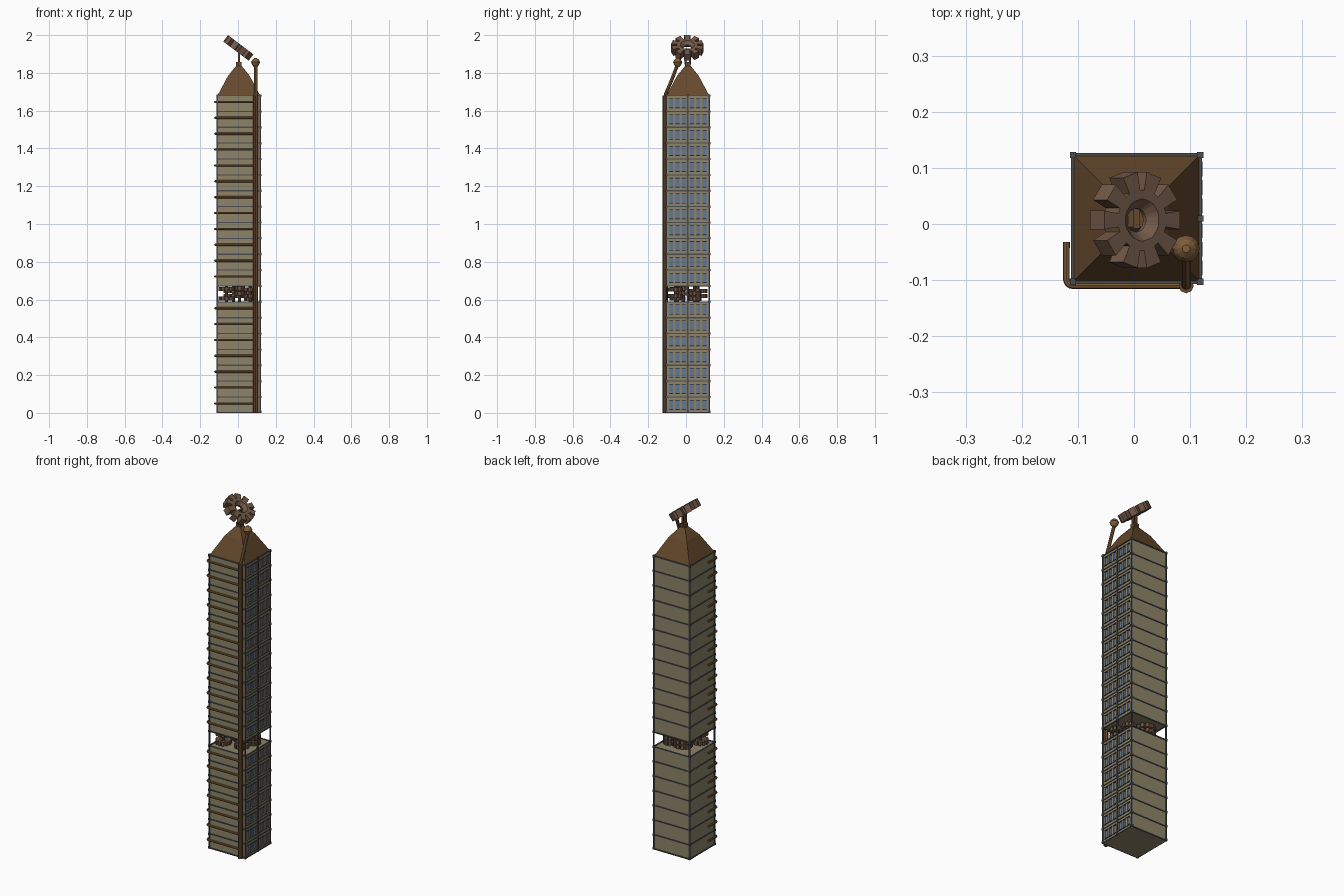
import bpy, bmesh, math
from mathutils import Matrix, Vector

if "Cube" in bpy.data.objects:
    bpy.data.objects.remove(bpy.data.objects["Cube"])

X0, X1, Y0, Y1 = -0.109, 0.118, -0.103, 0.123   # tower walls
CX, CY = (X0 + X1) / 2, (Y0 + Y1) / 2
H, N, OPEN = 0.084, 20, 7                       # storey height, count, open storey


def material(name, rgb):
    m = bpy.data.materials.new(name)
    m.diffuse_color = (*rgb, 1)
    m.use_nodes = True
    m.node_tree.nodes["Principled BSDF"].inputs["Base Color"].default_value = m.diffuse_color
    return m


STONE = material("stone", (0.27, 0.23, 0.14))
IRON = material("iron", (0.07, 0.075, 0.085))
GLASS = material("glass", (0.12, 0.18, 0.30))
ROOF = material("roof_brown", (0.13, 0.065, 0.025))
COPPER = material("copper", (0.21, 0.11, 0.04))
RUST = material("rust", (0.17, 0.10, 0.065))


def finish(name, bm, mat, smooth=False):
    bmesh.ops.recalc_face_normals(bm, faces=bm.faces)
    me = bpy.data.meshes.new(name)
    bm.to_mesh(me)
    bm.free()
    me.materials.append(mat)
    ob = bpy.data.objects.new(name, me)
    bpy.context.collection.objects.link(ob)
    if smooth:
        bpy.ops.object.select_all(action='DESELECT')
        ob.select_set(True)
        bpy.context.view_layer.objects.active = ob
        bpy.ops.object.shade_smooth_by_angle()
    return ob


def box(bm, x0, x1, y0, y1, z0, z1):
    m = Matrix.Translation(((x0 + x1) / 2, (y0 + y1) / 2, (z0 + z1) / 2))
    bmesh.ops.create_cube(bm, size=1, matrix=m @ Matrix.Diagonal((x1 - x0, y1 - y0, z1 - z0, 1)))


def block(bm, x, y, z, r, h):
    box(bm, x - r, x + r, y - r, y + r, z - h, z + h)


def skin(bm, loops, closed=False, caps=False):
    rings = [[bm.verts.new(p) for p in l] for l in loops]
    n = len(rings[0])
    for i in range(len(rings) - (0 if closed else 1)):
        a, b = rings[i], rings[(i + 1) % len(rings)]
        for k in range(n):
            bm.faces.new((a[k], a[(k + 1) % n], b[(k + 1) % n], b[k]))
    if caps:
        bm.faces.new(rings[0])
        bm.faces.new(rings[-1])


def gear(name, loc, r, root, hole, thick, teeth, rot=Matrix()):
    """Toothed wheel with a dished hub and a through hole."""
    pitch = 2 * math.pi / teeth
    pts = []
    for t in range(teeth):
        for da, rad in ((-0.36, root), (-0.31, r), (0.31, r), (0.36, root)):
            pts.append(((t + da) * pitch, rad))
    M = Matrix.Translation(loc) @ rot
    h = thick / 2

    def loop(rad, z):
        return [M @ Vector((math.cos(a) * (rad or q), math.sin(a) * (rad or q), z)) for a, q in pts]
    rim = hole + (root - hole) * 0.5
    bm = bmesh.new()
    skin(bm, [loop(None, -h), loop(None, h), loop(rim, h), loop(hole, h * 0.2),
              loop(hole, -h * 0.2), loop(rim, -h)], closed=True)
    return finish(name, bm, RUST)


def pipe(name, paths, radius, mat):
    """Round tubes along polylines, baked to mesh."""
    cu = bpy.data.curves.new(name, 'CURVE')
    cu.dimensions = '3D'
    cu.bevel_depth, cu.bevel_resolution, cu.use_fill_caps = radius, 2, True
    for path in paths:
        sp = cu.splines.new('POLY')
        sp.points.add(len(path) - 1)
        for p, co in zip(sp.points, path):
            p.co = (*co, 1)
    tmp = bpy.data.objects.new(name + "_curve", cu)
    bpy.context.collection.objects.link(tmp)
    bm = bmesh.new()
    bpy.context.view_layer.update()
    me = bpy.data.meshes.new_from_object(tmp.evaluated_get(bpy.context.evaluated_depsgraph_get()))
    bm.from_mesh(me)
    bpy.data.objects.remove(tmp)
    return finish(name, bm, mat, True)


# storeys: wall blocks, recessed right-hand windows, iron trim
walls, panes, trim = bmesh.new(), bmesh.new(), bmesh.new()
floors = [i for i in range(N) if i != OPEN]
win_y = [CY + s * d for s in (-1, 1) for d in (0.022, 0.055, 0.088)]
win_y.sort()
W, ZB, ZT = 0.010, 0.020, 0.066
for i in floors:
    z = i * H
    box(walls, X0, X1 - 0.009, Y0, Y1, z, z + H)
    box(walls, X1 - 0.009, X1, Y0, Y1, z, z + ZB)
    box(walls, X1 - 0.009, X1, Y0, Y1, z + ZT, z + H)
    edges = [Y0] + [v for y in win_y for v in (y - W, y + W)] + [Y1]
    for a, b in zip(edges[::2], edges[1::2]):
        box(walls, X1 - 0.009, X1, a, b, z + ZB, z + ZT)
    for y in win_y:
        box(panes, X1 - 0.009, X1 - 0.005, y - W, y + W, z + ZB, z + ZT)
        box(trim, X1 - 0.004, X1 + 0.004, y - W - 0.003, y + W + 0.003, z + ZB - 0.004, z + ZB)
        box(trim, X1 - 0.004, X1 + 0.003, y - W - 0.003, y + W + 0.003, z + ZT, z + ZT + 0.003)
finish("storey_walls", walls, STONE)
finish("window_panes", panes, GLASS)

# floor bands and post joints
for i in range(N + 1):
    z = min(max(i * H, 0.003), N * H)
    t, e = 0.003, 0.0035
    for y in (Y0, Y1):
        box(trim, X0 - e, X1 + e, y - e, y + e, z - t, z + t)
    for x in (X0, X1):
        box(trim, x - e, x + e, Y0, Y1, z - t, z + t)
    for x, y in ((X0, Y0), (X0, Y1), (X1, Y0), (X1, Y1), (X1, CY)):
        block(trim, x, y, max(z, 0.006), 0.0055, 0.006)
finish("iron_trim", trim, IRON)

# corner posts and middle post of the window side
posts = bmesh.new()
for x, y in ((X0, Y0), (X0, Y1), (X1, Y0), (X1, Y1), (X1, CY)):
    block(posts, x, y, N * H / 2, 0.0035, N * H / 2)
finish("corner_posts", posts, IRON)

# machinery in the open storey
Z = OPEN * H
axles = bmesh.new()
for k, (x, y, r, zs) in enumerate([(-0.06, -0.045, 0.043, (0.018, 0.067)),
                                   (-0.025, 0.062, 0.052, (0.030, 0.058)),
                                   (0.063, -0.055, 0.040, (0.030, 0.066)),
                                   (0.068, 0.045, 0.038, (0.016, 0.045)),
                                   (0.008, -0.015, 0.030, (0.044, 0.070))]):
    for j, dz in enumerate(zs):
        gear(f"machine_gear_{k}_{j}", (x, y, Z + dz), r, r * 0.76, 0.008, 0.022, 12)
    bmesh.ops.create_cone(axles, cap_ends=True, segments=10, radius1=0.0085, radius2=0.0085,
                          depth=H, matrix=Matrix.Translation((x, y, Z + H / 2)))
finish("machine_axles", axles, RUST)

# two-pitch roof
roof = bmesh.new()
skin(roof, [[(CX + sx * h, CY + sy * h, z) for sx, sy in ((-1, -1), (1, -1), (1, 1), (-1, 1))]
            for h, z in ((0.113, 1.68), (0.057, 1.785), (0.014, 1.838))], caps=True)
finish("roof", roof, ROOF)

# fork and tilted gear on the summit
fork = bmesh.new()
block(fork, CX, CY, 1.845, 0.015, 0.012)
for s in (-1, 1):
    block(fork, CX, CY + s * 0.012, 1.885, 0.005, 0.04)
box(fork, CX - 0.006, CX + 0.006, CY - 0.018, CY + 0.018, 1.915, 1.928)
finish("gear_fork", fork, ROOF)
gear("summit_gear", (0.002, 0.007, 1.932), 0.086, 0.054, 0.021, 0.042, 10,
     Matrix.Rotation(math.radians(37), 4, 'Y'))

# pipes: one per storey around the front left corner
PX, PY, LX, R = 0.093, -0.110, -0.1205, 0.012
bend = [(LX + R - R * math.sin(a), PY + R - R * math.cos(a))
        for a in [k * math.pi / 8 for k in range(5)]]
runs = [[(x, y, i * H + 0.05) for x, y in [(PX, PY)] + bend + [(LX, -0.032)]] for i in floors]
pipe("storey_pipes", runs, 0.006, COPPER)
pipe("riser_pipe", [[(PX, PY, 0), (PX, PY, 1.68)]], 0.0135, ROOF)
pipe("chimney_pipe", [[(PX, PY, 1.66), (PX, PY + 0.003, 1.69), (PX, -0.085, 1.74),
                       (PX, -0.065, 1.79), (PX, -0.05, 1.83), (PX, -0.045, 1.85)]], 0.009, COPPER)

# chimney cap
cap = bmesh.new()
skin(cap, [[(PX + r * math.cos(a), -0.044 + r * math.sin(a), z)
            for a in [k * math.pi / 6 for k in range(12)]]
           for r, z in ((0.010, 1.832), (0.018, 1.842), (0.024, 1.857), (0.017, 1.870), (0.007, 1.878))],
     caps=True)
finish("chimney_cap", cap, COPPER)
